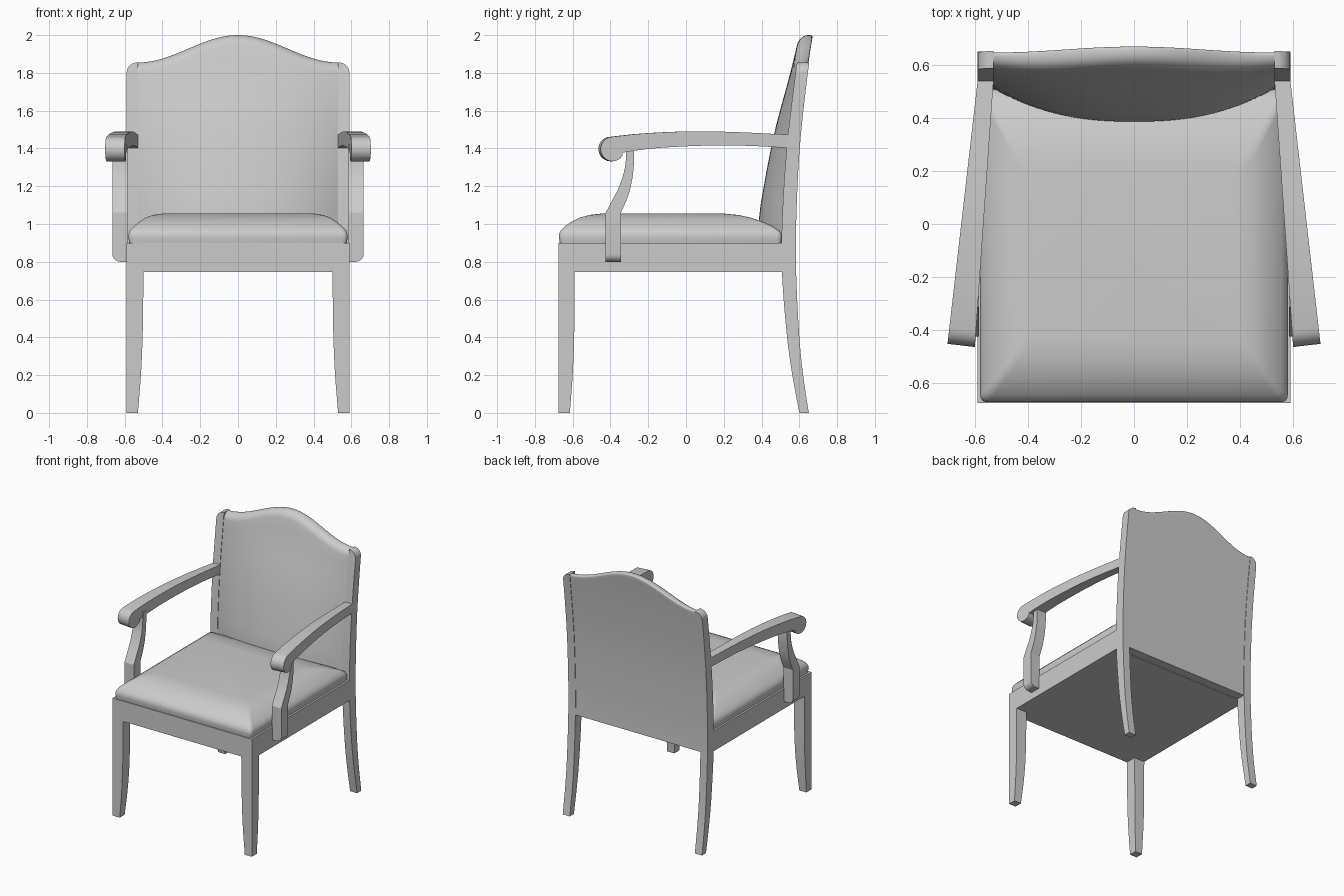
import bpy, bmesh, math

if "Cube" in bpy.data.objects:
    bpy.data.objects.remove(bpy.data.objects["Cube"])

grey = bpy.data.materials.new("warm_grey")
grey.diffuse_color = (0.6, 0.6, 0.6, 1)
grey.use_nodes = True
grey.node_tree.nodes["Principled BSDF"].inputs["Base Color"].default_value = grey.diffuse_color


def interp(table, t):
    """Smooth lookup through (t, value) points, Catmull-Rom style."""
    n = len(table)
    if t <= table[0][0]:
        return table[0][1]
    for i in range(n - 1):
        (t0, a), (t1, b) = table[i], table[i + 1]
        if t <= t1:
            def slope(j):
                lo, hi = max(j - 1, 0), min(j + 1, n - 1)
                return (table[hi][1] - table[lo][1]) / (table[hi][0] - table[lo][0])
            h = t1 - t0
            s = (t - t0) / h
            return ((2*s**3 - 3*s**2 + 1) * a + (s**3 - 2*s**2 + s) * h * slope(i)
                    + (3*s**2 - 2*s**3) * b + (s**3 - s**2) * h * slope(i + 1))
    return table[-1][1]


def loft(name, rings, angle=35, bevel=0, mirror=False):
    """Skin a closed solid through equal-length rings, with end caps."""
    bm = bmesh.new()
    rows = [[bm.verts.new(p) for p in ring] for ring in rings]
    n = len(rows[0])
    for a, b in zip(rows, rows[1:]):
        for i in range(n):
            bm.faces.new((a[i], a[(i + 1) % n], b[(i + 1) % n], b[i]))
    bm.faces.new(rows[0])
    bm.faces.new(rows[-1])
    bmesh.ops.recalc_face_normals(bm, faces=bm.faces)
    me = bpy.data.meshes.new(name)
    bm.to_mesh(me)
    bm.free()
    me.materials.append(grey)
    ob = bpy.data.objects.new(name, me)
    bpy.context.collection.objects.link(ob)
    bpy.ops.object.select_all(action='DESELECT')
    ob.select_set(True)
    bpy.context.view_layer.objects.active = ob
    bpy.ops.object.shade_smooth_by_angle(angle=math.radians(angle))
    if bevel:
        b = ob.modifiers.new("soft_edges", 'BEVEL')
        b.width, b.segments = bevel, 2
        b.limit_method, b.angle_limit = 'ANGLE', math.radians(50)
    if mirror:
        ob.modifiers.new("mirror", 'MIRROR')
    return ob


def rect(x0, x1, y0, y1, z):
    return [(x0, y0, z), (x1, y0, z), (x1, y1, z), (x0, y1, z)]


# Seat frame
loft("seat_rail", [rect(-.59, .59, -.675, .51, z) for z in (.745, .90)])

# Cushion: mitred pillow rings (half width, front, back, height)
pillow = [(.575, -.668, .505, .895), (.58, -.672, .508, .925), (.58, -.672, .508, .945),
          (.573, -.664, .495, .965), (.555, -.645, .465, .985), (.525, -.61, .41, 1.01),
          (.49, -.565, .345, 1.033), (.45, -.51, .275, 1.048), (.40, -.45, .20, 1.055)]


def pillow_ring(w, f, b, z, r=.025):
    ring = []
    for cx, cy, a0 in ((w-r, b-r, 0), (-w+r, b-r, 90), (-w+r, f+r, 180), (w-r, f+r, 270)):
        for k in range(5):
            a = math.radians(a0 + k * 22.5)
            ring.append((cx + r * math.cos(a), cy + r * math.sin(a), z))
    return ring


loft("cushion", [pillow_ring(*p) for p in pillow], angle=50)

# Front legs, curved on the two inner sides
LEG_X = [(0, .53), (.2, .514), (.4, .505), (.75, .50)]
LEG_Y = [(0, -.615), (.2, -.60), (.4, -.592), (.75, -.59)]
zs = [.75 * i / 10 for i in range(11)]
loft("front_legs", [rect(interp(LEG_X, z), .59, -.675, interp(LEG_Y, z), z) for z in zs],
     mirror=True)

# Back legs continuing into the back posts, raked both ways
POST_F = [(0, .60), (.2, .563), (.4, .535), (.745, .508), (1.0, .508), (1.4, .533),
          (1.8, .58), (2.0, .61)]
POST_B = [(0, .65), (.2, .62), (.4, .60), (.745, .583), (1.0, .583), (1.4, .602),
          (1.8, .645), (2.0, .675)]
rings = [rect(.53, .59, interp(POST_F, z), interp(POST_B, z), z)
         for z in [1.80 * i / 24 for i in range(25)]]
for k in range(1, 7):                       # rounded outer shoulder
    a = math.radians(15 * k)
    z = 1.80 + .055 * math.sin(a)
    rings.append(rect(.53, .535 + .055 * math.cos(a), interp(POST_F, z), interp(POST_B, z), z))
loft("back_posts", rings, mirror=True)

# Upholstered back: vertical sections swept across the width, crested at the top
BELLY = [(.75, .40), (1.0, .385), (1.2, .412), (1.5, .472), (1.8, .552), (2.0, .60)]


def back_section(x):
    top = 1.855 + .145 * (.5 + .5 * math.cos(math.pi * x / .53))
    mix = 1 - abs(x / .53) ** 2.4
    def front(z):
        edge = interp(POST_F, z) + .004
        return edge + (interp(BELLY, z) - edge) * mix
    def rear(z):
        return interp(POST_B, z) - .004
    sec = [(x, .50, .75), (x, .50, .90)]
    r = .05
    sec += [(x, front(z), z) for z in [.90 + (top - r - .90) * i / 16 for i in range(17)]]
    for k in range(1, 7):                   # rolled front edge
        a = math.radians(15 * k)
        z = top - r + r * math.sin(a)
        sec.append((x, front(z) + r * .9 * (1 - math.cos(a)), z))
    for k in range(4):                      # tighter rear edge
        a = math.radians(30 * k)
        z = top - .012 * (1 - math.cos(a))
        sec.append((x, rear(z) - .012 * (1 - math.sin(a)), z))
    sec += [(x, rear(z), z) for z in [top - .03 + (.75 - top + .03) * i / 14 for i in range(15)]]
    return sec


loft("backrest", [back_section(-.53 + 1.06 * i / 32) for i in range(33)], angle=50)

# Arms: side profile with a scrolled front end, splayed and widening forwards
ARM_TOP = [(-.40, 1.462), (-.25, 1.478), (0, 1.49), (.25, 1.487), (.56, 1.472)]
ARM_BOT = [(-.345, 1.378), (-.30, 1.386), (-.15, 1.403), (.1, 1.415), (.3, 1.415), (.56, 1.402)]
profile = [(y, interp(ARM_TOP, y)) for y in [.56 - .96 * i / 16 for i in range(17)]]
for k in range(1, 14):
    a = math.radians(90 + 18 * k)
    profile.append((-.40 + .064 * math.cos(a), 1.397 + .065 * math.sin(a)))
profile += [(y, interp(ARM_BOT, y)) for y in [-.345 + .905 * i / 14 for i in range(15)]]


def arm_side(outer):
    ring = []
    for y, z in profile:
        t = (.54 - y) / 1.0
        x = (.59 + .113 * t) if outer else (.53 + .07 * t)
        ring.append((x, y + (.012 * t if outer else 0), z))
    return ring


loft("arms", [arm_side(False), arm_side(True)], mirror=True)

# Arm supports: square block on the rail, then a curved upright
UP_F = [(1.06, -.425), (1.13, -.388), (1.2, -.353), (1.3, -.323), (1.42, -.315)]
UP_B = [(1.06, -.345), (1.13, -.313), (1.2, -.292), (1.3, -.277), (1.42, -.274)]
rings = []
for k in range(6):                          # rounded lower outer corner
    a = math.radians(18 * k)
    rings.append(rect(.585, .625 + .04 * math.sin(a), -.425, -.345, .80 + .04 * (1 - math.cos(a))))
for i in range(13):
    z = 1.06 + .36 * i / 12
    rings.append(rect(.585, .665, interp(UP_F, z), interp(UP_B, z), z))
loft("arm_supports", rings, angle=25, mirror=True)
